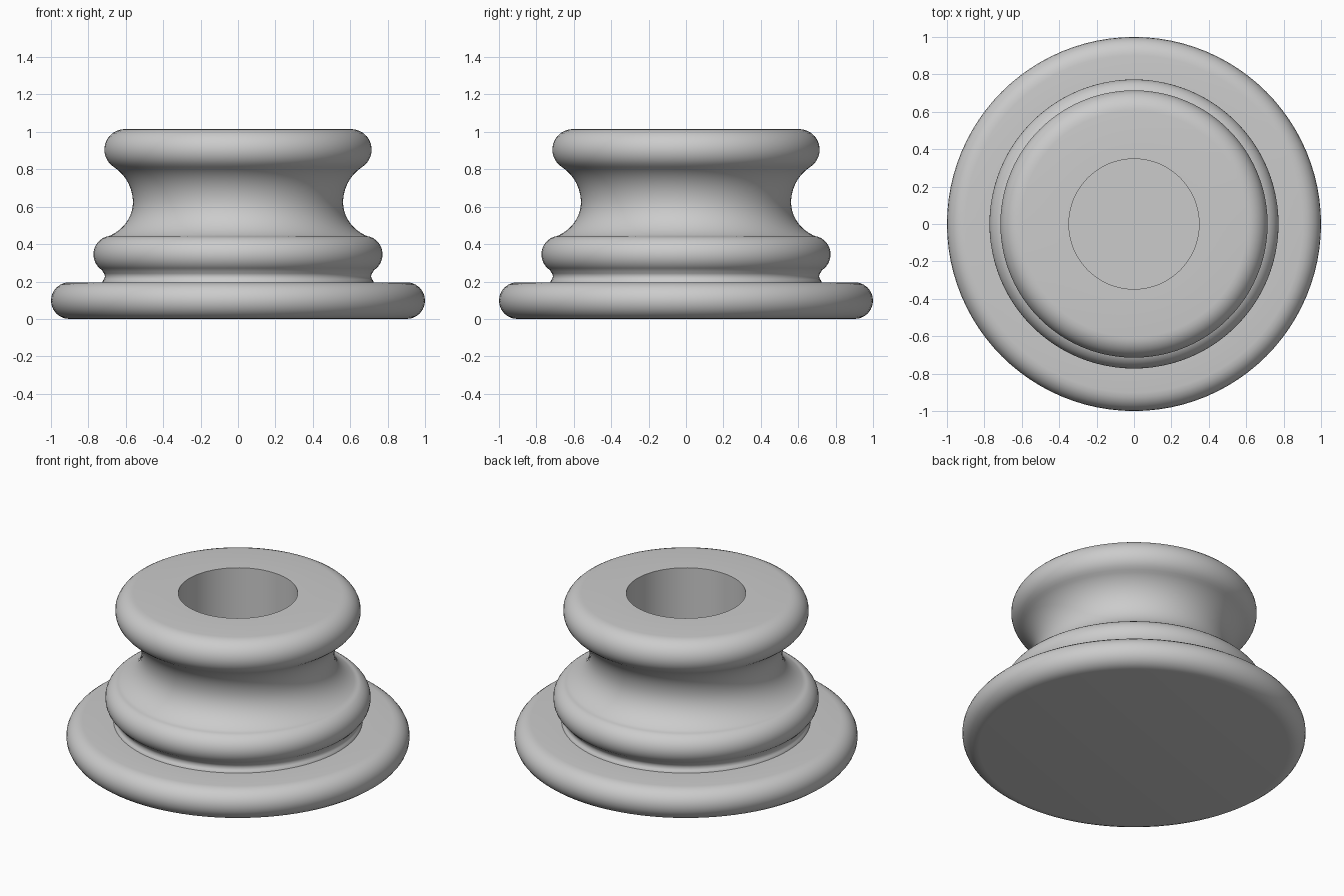
import bpy
import bmesh
from math import sin, cos, radians, pi

if "Cube" in bpy.data.objects:
    bpy.data.objects.remove(bpy.data.objects["Cube"])

grey = bpy.data.materials.new("plain grey")
grey.use_nodes = True
COLOUR = (0.6, 0.6, 0.6, 1)
grey.diffuse_color = COLOUR
grey.node_tree.nodes["Principled BSDF"].inputs["Base Color"].default_value = COLOUR


def arc(r, z, rx, rz, start, end, steps=12):
    """Points of an elliptical arc in the radius/height plane."""
    angles = [radians(start + (end - start) * i / steps) for i in range(steps + 1)]
    return [(r + rx * cos(a), z + rz * sin(a)) for a in angles]


def lathe(name, profile, segments=96):
    """Revolve a profile of (radius, height) points about the z axis."""
    bm = bmesh.new()
    verts = [bm.verts.new((r, 0, z)) for r, z in profile]
    edges = [bm.edges.new(pair) for pair in zip(verts, verts[1:])]
    bmesh.ops.spin(bm, geom=verts + edges, cent=(0, 0, 0), axis=(0, 0, 1),
                   angle=2 * pi, steps=segments)
    bmesh.ops.remove_doubles(bm, verts=bm.verts, dist=1e-4)
    bmesh.ops.recalc_face_normals(bm, faces=bm.faces)
    mesh = bpy.data.meshes.new(name)
    bm.to_mesh(mesh)
    bm.free()
    mesh.materials.append(grey)
    obj = bpy.data.objects.new(name, mesh)
    bpy.context.collection.objects.link(obj)
    bpy.ops.object.select_all(action="DESELECT")
    obj.select_set(True)
    bpy.context.view_layer.objects.active = obj
    bpy.ops.object.shade_smooth_by_angle(angle=radians(35))
    return obj


FLOOR, BORE = 0.2, 0.348

profile = [(0, 0)]
profile += arc(0.902, 0.098, 0.098, 0.098, -90, 90)       # rounded foot plate
profile += [(0.725, 0.196)]
profile += arc(0.74, 0.228, 0.028, 0.03, 230, 130, 6)     # narrow neck
profile += arc(0.673, 0.345, 0.1, 0.1, -58, 72)           # lower bead
profile += arc(0.788, 0.623, 0.226, 0.2, 246, 180)        # hollow waist, lower half
profile += arc(0.788, 0.623, 0.226, 0.226, 180, 123)[1:]  # hollow waist, upper half
profile += arc(0.605, 0.905, 0.11, 0.11, -57, 90)[1:]     # rolled top rim
profile += [(BORE, 1.015), (BORE, FLOOR), (0, FLOOR)]     # central socket

lathe("pedestal", profile)
